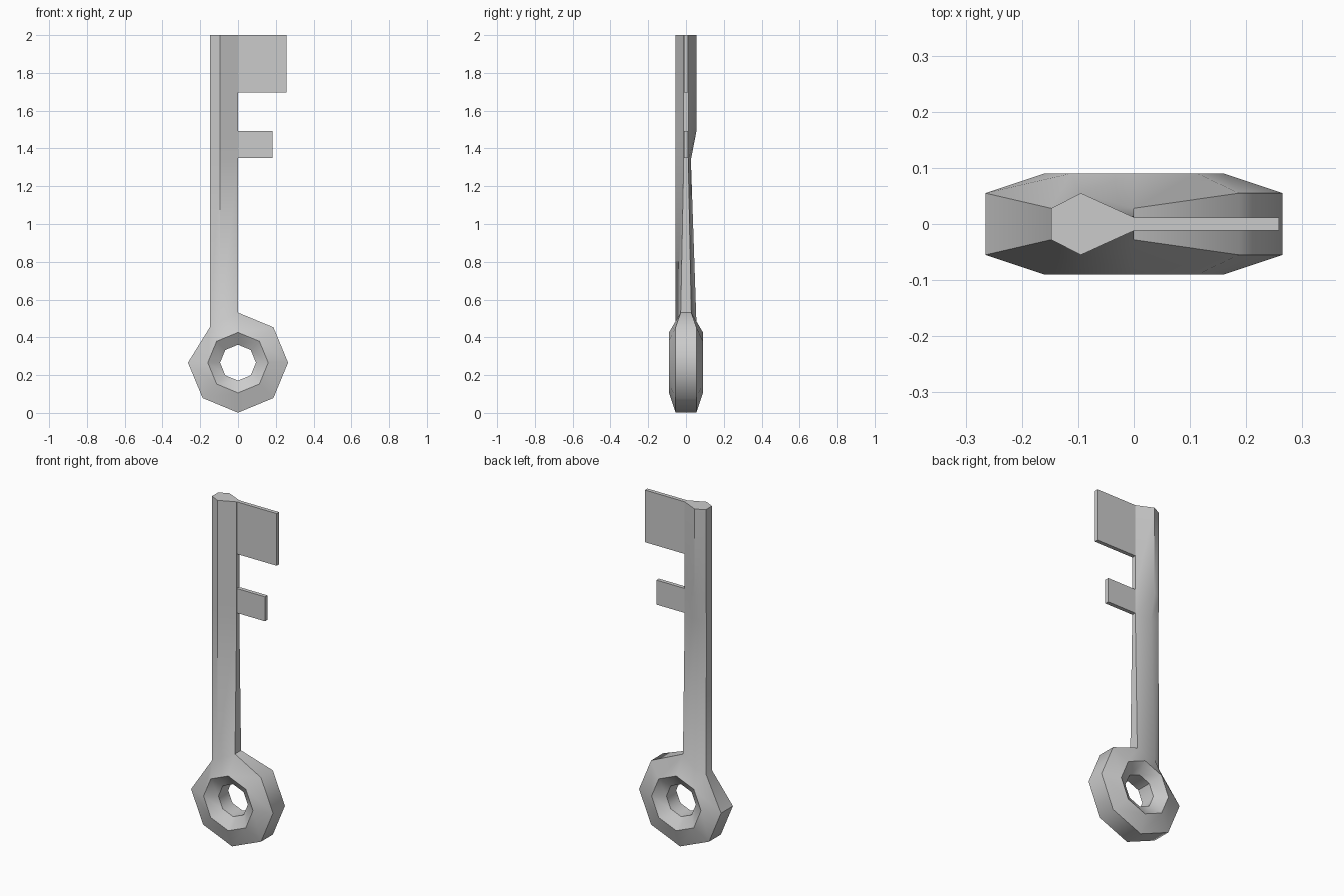
import bpy, bmesh, math

if "Cube" in bpy.data.objects:
    bpy.data.objects.remove(bpy.data.objects["Cube"])

CZ = 0.266  # ring centre height


def finish(bm, name):
    bmesh.ops.recalc_face_normals(bm, faces=bm.faces)
    mesh = bpy.data.meshes.new(name)
    bm.to_mesh(mesh)
    bm.free()
    ob = bpy.data.objects.new(name, mesh)
    bpy.context.collection.objects.link(ob)
    bpy.ops.object.select_all(action='DESELECT')
    bpy.context.view_layer.objects.active = ob
    ob.select_set(True)
    bpy.ops.object.shade_smooth_by_angle(angle=math.radians(45))
    return ob


# Ring: octagonal loops of one closed profile (radius, y)
bm = bmesh.new()
profile = [(0.265, -0.055), (0.16, -0.09), (0.095, -0.045),
           (0.095, 0.045), (0.16, 0.09), (0.265, 0.055)]
N, TOP, LEFT = 8, 2, 3
loops = []
for r, y in profile:
    loops.append([bm.verts.new((r * math.cos(2 * math.pi * i / N), y,
                                CZ + r * math.sin(2 * math.pi * i / N)))
                  for i in range(N)])

# Pinch the two rim corners that carry the shaft, and add a ridge between them
ridge = []
for loop, s in ((loops[0], -1), (loops[5], 1)):
    loop[TOP].co = (0, s * 0.028, 0.531)
    loop[LEFT].co = (-0.148, s * 0.028, 0.455)
    ridge.append(bm.verts.new((-0.095, s * 0.055, 0.485)))

for k in range(6):
    a, b = loops[k], loops[(k + 1) % 6]
    for i in range(N):
        j = (i + 1) % N
        if i == TOP and k in (0, 4, 5):
            if k == 5:
                continue  # the shaft grows out of this opening
            outer, inner, mid = (a, b, ridge[0]) if k == 0 else (b, a, ridge[1])
            bm.faces.new((outer[i], mid, inner[i]))
            bm.faces.new((mid, inner[j], inner[i]))
            bm.faces.new((mid, outer[j], inner[j]))
        else:
            bm.faces.new((a[i], a[j], b[j], b[i]))

# Shaft: six-sided sections (height, half width of thin edge, back ridge depth)
prev = [loops[0][LEFT], ridge[0], loops[0][TOP],
        loops[5][TOP], ridge[1], loops[5][LEFT]]
for z, w, back in ((1.34, 0.012, 0.026), (1.49, 0.012, 0.055), (2.0, 0.012, 0.055)):
    cur = [bm.verts.new((x, y, z)) for x, y in (
        (-0.148, -0.028), (-0.095, -0.055), (0, -w),
        (0, w), (-0.095, back), (-0.148, min(0.028, back - 0.004)))]
    for i in range(6):
        j = (i + 1) % 6
        bm.faces.new((prev[i], prev[j], cur[j], cur[i]))
    prev = cur
bm.faces.new(prev)
finish(bm, "ring_and_shaft")


# Bits: two thin plates on the shaft's thin edge
def plate(name, x1, z0, z1):
    bm = bmesh.new()
    bmesh.ops.create_cube(bm, size=1)
    for v in bm.verts:
        v.co = ((v.co.x + 0.5) * x1, v.co.y * 0.023, z0 + (v.co.z + 0.5) * (z1 - z0))
    finish(bm, name)


plate("large_bit", 0.258, 1.695, 2.0)
plate("small_bit", 0.183, 1.35, 1.493)
